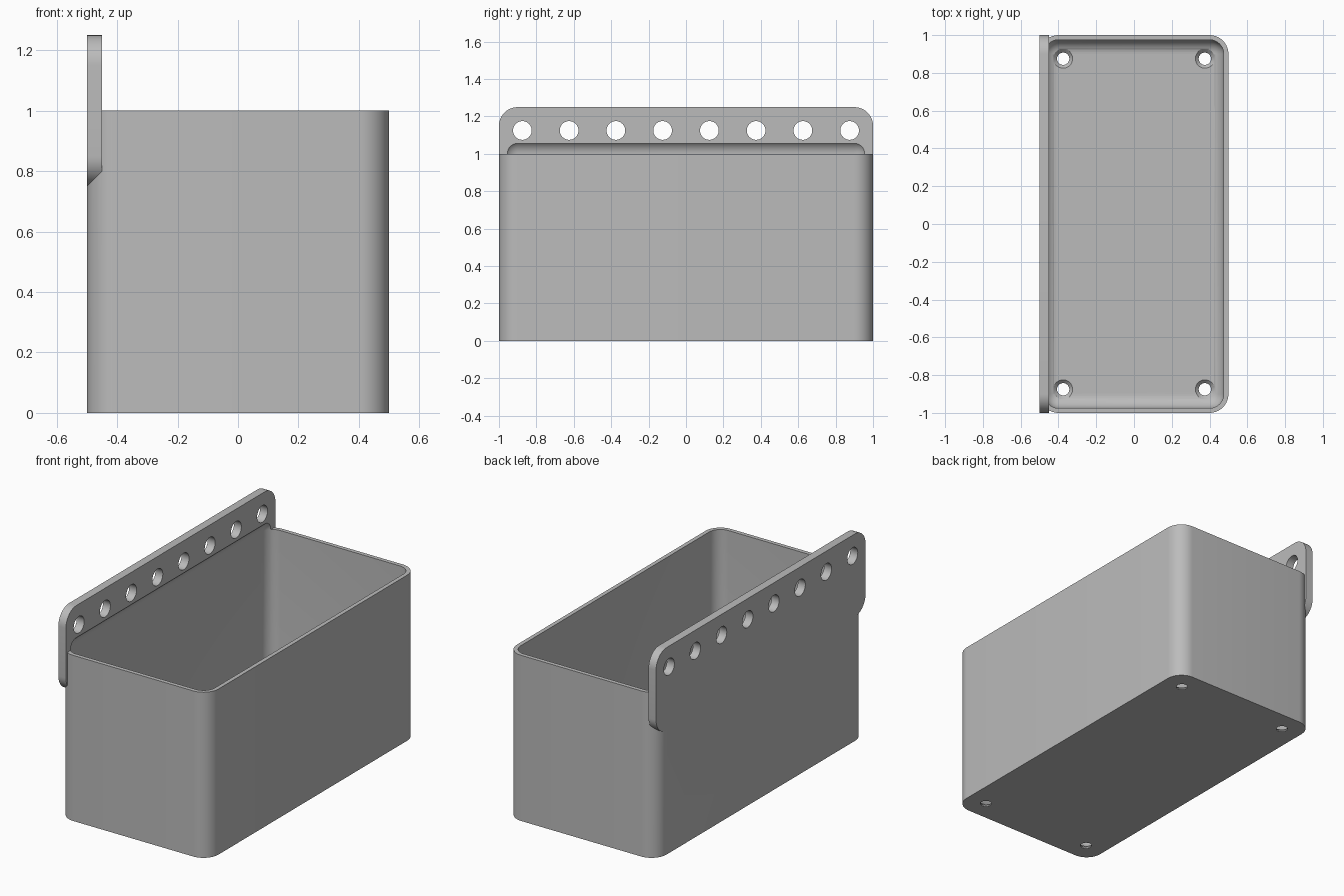
import bpy
import bmesh
from math import radians
from mathutils import Matrix, Vector

if "Cube" in bpy.data.objects:
    bpy.data.objects.remove(bpy.data.objects["Cube"])

grey = bpy.data.materials.new("light grey")
grey.use_nodes = True
colour = (0.5, 0.5, 0.5, 1)
grey.diffuse_color = colour
grey.node_tree.nodes["Principled BSDF"].inputs["Base Color"].default_value = colour

ROUND = 0.1    # outer corner radius
WALL = 0.025


def make_object(name, bm):
    bmesh.ops.recalc_face_normals(bm, faces=bm.faces)
    mesh = bpy.data.meshes.new(name)
    bm.to_mesh(mesh)
    bm.free()
    mesh.materials.append(grey)
    obj = bpy.data.objects.new(name, mesh)
    bpy.context.collection.objects.link(obj)
    return obj


def rounded_box(name, low, high, radius, axis=None):
    """Box with edges along one axis rounded, or every edge if axis is None."""
    low, high = Vector(low), Vector(high)
    bm = bmesh.new()
    bmesh.ops.create_cube(bm, size=1)
    for v in bm.verts:
        v.co = (low + high) / 2 + v.co * (high - low)
    edges = [e for e in bm.edges if axis is None or
             abs((e.verts[0].co - e.verts[1].co).normalized()[axis]) > 0.9]
    bmesh.ops.bevel(bm, geom=edges, offset=radius, segments=10,
                    profile=0.5, affect='EDGES')
    return make_object(name, bm)


def add_cone(bm, centre, r_low, r_high, depth, turn=None):
    bmesh.ops.create_cone(bm, cap_ends=True, segments=40, radius1=r_low,
                          radius2=r_high, depth=depth,
                          matrix=Matrix.Translation(centre) @ (turn or Matrix()))


def combine(target, other, operation):
    mod = target.modifiers.new(operation.lower(), 'BOOLEAN')
    mod.operation = operation
    mod.solver = 'EXACT'
    mod.object = other
    other.hide_render = True
    bpy.context.view_layer.objects.active = target
    bpy.ops.object.modifier_apply(modifier=mod.name)
    bpy.data.objects.remove(other)


# Outer body with the hanging rail along its right side
bin_body = rounded_box("storage_bin", (-0.5, -1, 0), (0.5, 1, 1), ROUND, axis=2)
rail = rounded_box("hanging_rail", (-0.5, -1, 0.75), (-0.45, 1, 1.25), ROUND, axis=0)
combine(bin_body, rail, 'UNION')

# Hollow interior, whose rounded top also bites into the rail
cavity = rounded_box("cavity_cutter", (-0.5 + WALL, -1 + WALL, WALL),
                     (0.5 - WALL, 1 - WALL, 1.075), ROUND - WALL)
combine(bin_body, cavity, 'DIFFERENCE')

# Row of round holes through the rail
bm = bmesh.new()
for i in range(8):
    add_cone(bm, (-0.475, -0.875 + i * 0.25, 1.125), 0.05, 0.05, 0.2,
             Matrix.Rotation(radians(90), 4, 'Y'))
combine(bin_body, make_object("rail_hole_cutter", bm), 'DIFFERENCE')

# Countersunk screw holes in the floor corners
for radius_low, radius_high, z_low, z_high in ((0.0325, 0.0325, -0.05, 0.05),
                                               (0.03, 0.055, 0.005, 0.03)):
    bm = bmesh.new()
    for x in (-0.375, 0.375):
        for y in (-0.875, 0.875):
            add_cone(bm, (x, y, (z_low + z_high) / 2), radius_low, radius_high,
                     z_high - z_low)
    combine(bin_body, make_object("screw_hole_cutter", bm), 'DIFFERENCE')

# Smooth the rounded corners, keep the rims crisp
bpy.ops.object.select_all(action='DESELECT')
bin_body.select_set(True)
bpy.context.view_layer.objects.active = bin_body
bpy.ops.object.shade_smooth_by_angle(angle=radians(30))
